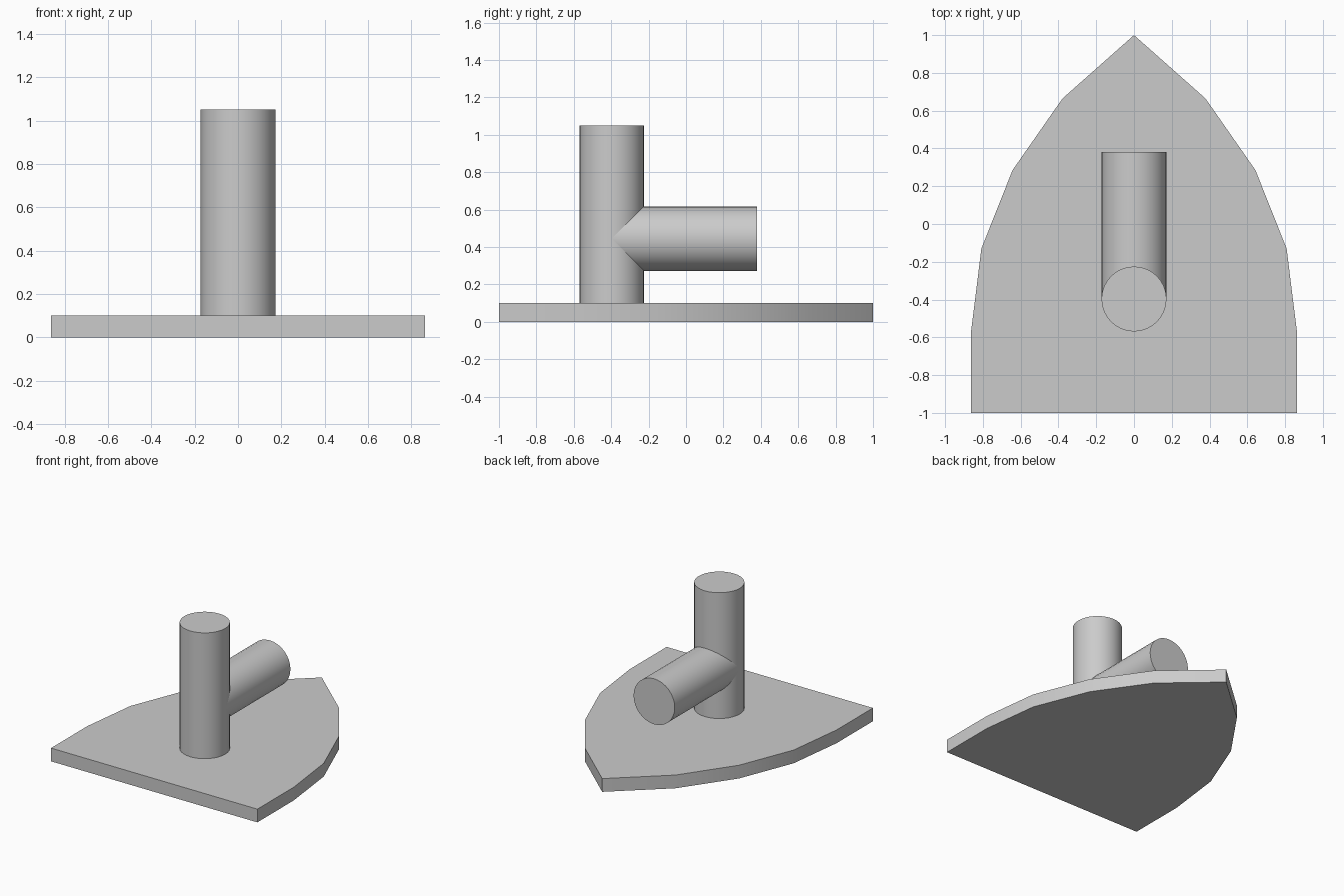
import bpy
import bmesh
import math

cube = bpy.data.objects.get("Cube")
if cube:
    bpy.data.objects.remove(cube, do_unlink=True)

BASE_HEIGHT = 0.1
RADIUS = 0.172
POST_Y = -0.397

grey = bpy.data.materials.new("plain grey")
grey.use_nodes = True
colour = (0.6, 0.6, 0.6, 1)
grey.diffuse_color = colour
grey.node_tree.nodes["Principled BSDF"].inputs["Base Color"].default_value = colour


def finish(obj):
    """Apply the material and smooth only the shallow edges."""
    obj.data.materials.append(grey)
    bpy.ops.object.select_all(action="DESELECT")
    obj.select_set(True)
    bpy.context.view_layer.objects.active = obj
    bpy.ops.object.shade_smooth_by_angle(angle=math.radians(30))


def rod(name, length, centre, rotation=(0, 0, 0)):
    bpy.ops.mesh.primitive_cylinder_add(
        vertices=32, radius=RADIUS, depth=length, location=centre, rotation=rotation)
    obj = bpy.context.object
    obj.name = name
    finish(obj)


# Base plate: half outline from front corner to rear tip, mirrored
half = [(0.862, -1), (0.862, -0.565), (0.808, -0.13),
        (0.643, 0.285), (0.378, 0.665), (0, 1)]
outline = half + [(-x, y) for x, y in reversed(half[:-1])]
bm = bmesh.new()
bottom = bm.faces.new([bm.verts.new((x, y, 0)) for x, y in outline])
raised = bmesh.ops.extrude_face_region(bm, geom=[bottom], use_keep_orig=True)
top_verts = [g for g in raised["geom"] if isinstance(g, bmesh.types.BMVert)]
bmesh.ops.translate(bm, verts=top_verts, vec=(0, 0, BASE_HEIGHT))
bmesh.ops.recalc_face_normals(bm, faces=bm.faces)
mesh = bpy.data.meshes.new("base_plate")
bm.to_mesh(mesh)
bm.free()
base = bpy.data.objects.new("base_plate", mesh)
bpy.context.collection.objects.link(base)
finish(base)

# Upright post standing on the plate
post_top = 1.05
rod("upright_post", post_top - BASE_HEIGHT, (0, POST_Y, (post_top + BASE_HEIGHT) / 2))

# Horizontal arm running from the post towards the rear
arm_start, arm_end = POST_Y + 0.005, 0.38
rod("rear_arm", arm_end - arm_start, (0, (arm_start + arm_end) / 2, 0.445),
    (math.pi / 2, 0, 0))
